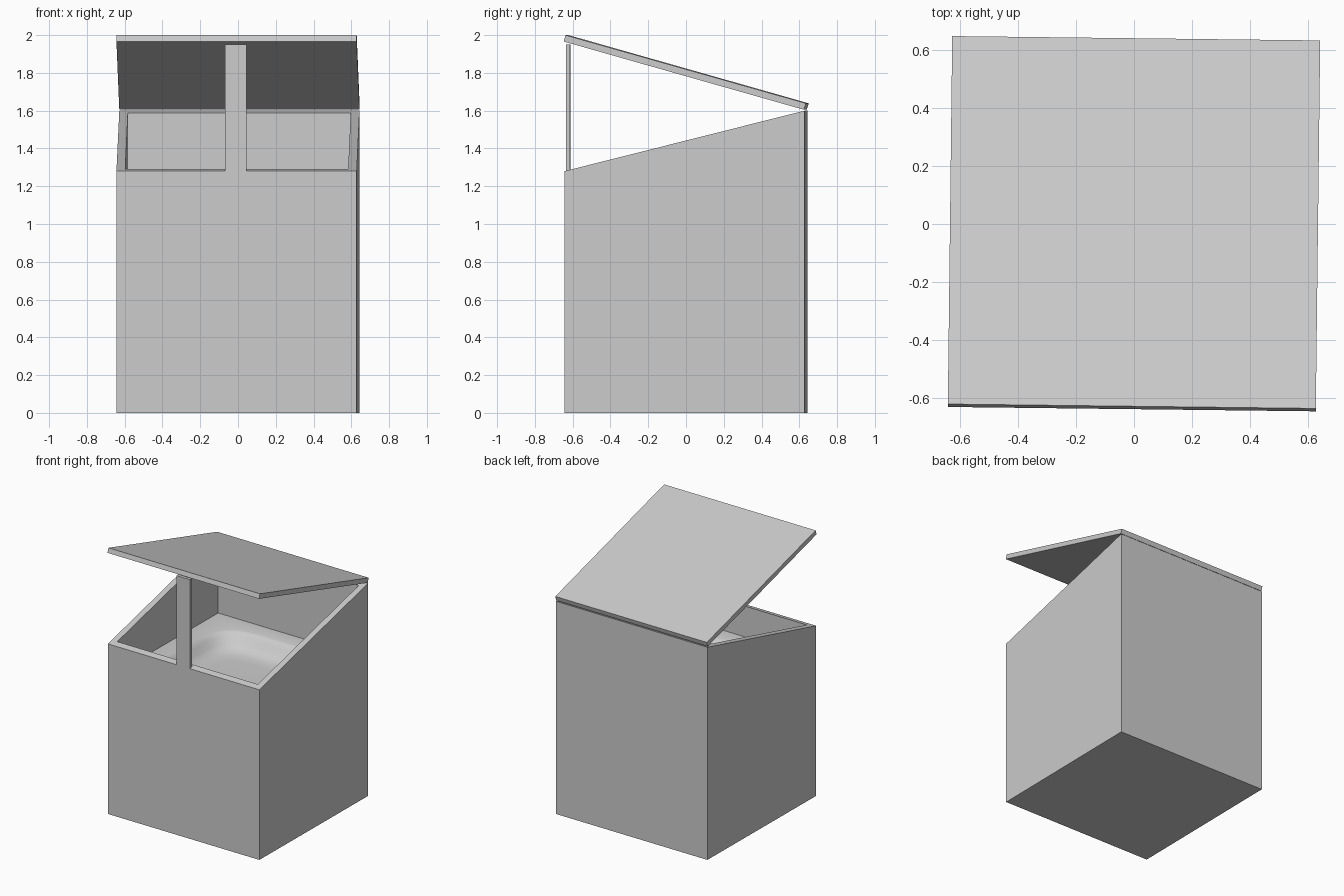
import bpy, bmesh, math
from mathutils import Matrix

if "Cube" in bpy.data.objects:
    bpy.data.objects.remove(bpy.data.objects["Cube"])

TURN = Matrix.Rotation(math.radians(-0.68), 4, 'Z')   # whole bin is turned slightly
H, WALL = 0.636, 0.046                                # half width, wall thickness
FRONT_Z, BACK_Z, FLOOR_Z = 1.28, 1.60, 1.06

grey = bpy.data.materials.new("light grey")
grey.diffuse_color = (0.6, 0.6, 0.6, 1)
grey.use_nodes = True
grey.node_tree.nodes["Principled BSDF"].inputs["Base Color"].default_value = grey.diffuse_color


def finish(name, bm, smooth=False):
    bmesh.ops.recalc_face_normals(bm, faces=bm.faces)
    bm.transform(TURN)
    mesh = bpy.data.meshes.new(name)
    bm.to_mesh(mesh)
    bm.free()
    mesh.materials.append(grey)
    ob = bpy.data.objects.new(name, mesh)
    bpy.context.collection.objects.link(ob)
    if smooth:
        bpy.ops.object.select_all(action='DESELECT')
        ob.select_set(True)
        bpy.context.view_layer.objects.active = ob
        bpy.ops.object.shade_smooth_by_angle(angle=math.radians(40))
    return ob


def skin(bm, rings):
    for a, b in zip(rings, rings[1:]):
        n = len(a)
        for i in range(n):
            j = (i + 1) % n
            bm.faces.new((a[i], a[j], b[j], b[i]))


def rim_z(y):
    return FRONT_Z + (BACK_Z - FRONT_Z) * (y + H) / (2 * H)


def superellipse(half, power, z, n=64):
    pts = []
    for i in range(n):
        a = 2 * math.pi * i / n
        c, s = abs(math.cos(a)), abs(math.sin(a))
        r = half / max(c, s) if power is None else half / (c**power + s**power) ** (1 / power)
        pts.append((r * math.cos(a), r * math.sin(a), z))
    return pts


# Bin body: outer walls, sloped rim, inner walls and the sunken basin floor
bm = bmesh.new()
I = H - WALL
square = [(-1, -1), (1, -1), (1, 1), (-1, 1)]
rings = [[bm.verts.new((x * h, y * h, rim_z(y * h) if z is None else z)) for x, y in square]
         for h, z in ((H, 0), (H, None), (I, None), (I, FLOOR_Z))]
skin(bm, rings)
bm.faces.new(rings[0])
basin = [(I, None, 0), (0.47, 4, 0), (0.455, 4, -0.006), (0.43, 4, -0.03), (0.40, 4, -0.07),
         (0.37, 4, -0.095), (0.32, 4, -0.11), (0.25, 4, -0.115)]
loops = [[bm.verts.new(p) for p in superellipse(h, p_, FLOOR_Z + dz)] for h, p_, dz in basin]
skin(bm, loops)
bm.faces.new(loops[-1])
finish("bin_body", bm, smooth=True)
for poly in bpy.data.objects["bin_body"].data.polygons:
    if poly.normal.z < -0.9:
        poly.use_smooth = False


def prism(name, profile, x0, x1):
    """Extrude a (y, z) profile along x."""
    bm = bmesh.new()
    ends = [[bm.verts.new((x, y, z)) for y, z in profile] for x in (x0, x1)]
    skin(bm, ends)
    for e in ends:
        bm.faces.new(e)
    return finish(name, bm)


# Lid prop standing flush with the front wall
prism("lid_prop", [(-H, 1.27), (-H + 0.023, 1.27), (-H + 0.023, 1.95), (-H, 1.95)], -0.061, 0.053)

# Sloping lid, propped open at the front
prism("lid", [(-0.640, 1.966), (0.632, 1.605), (0.642, 1.639), (-0.630, 2.0)], -H, H)
